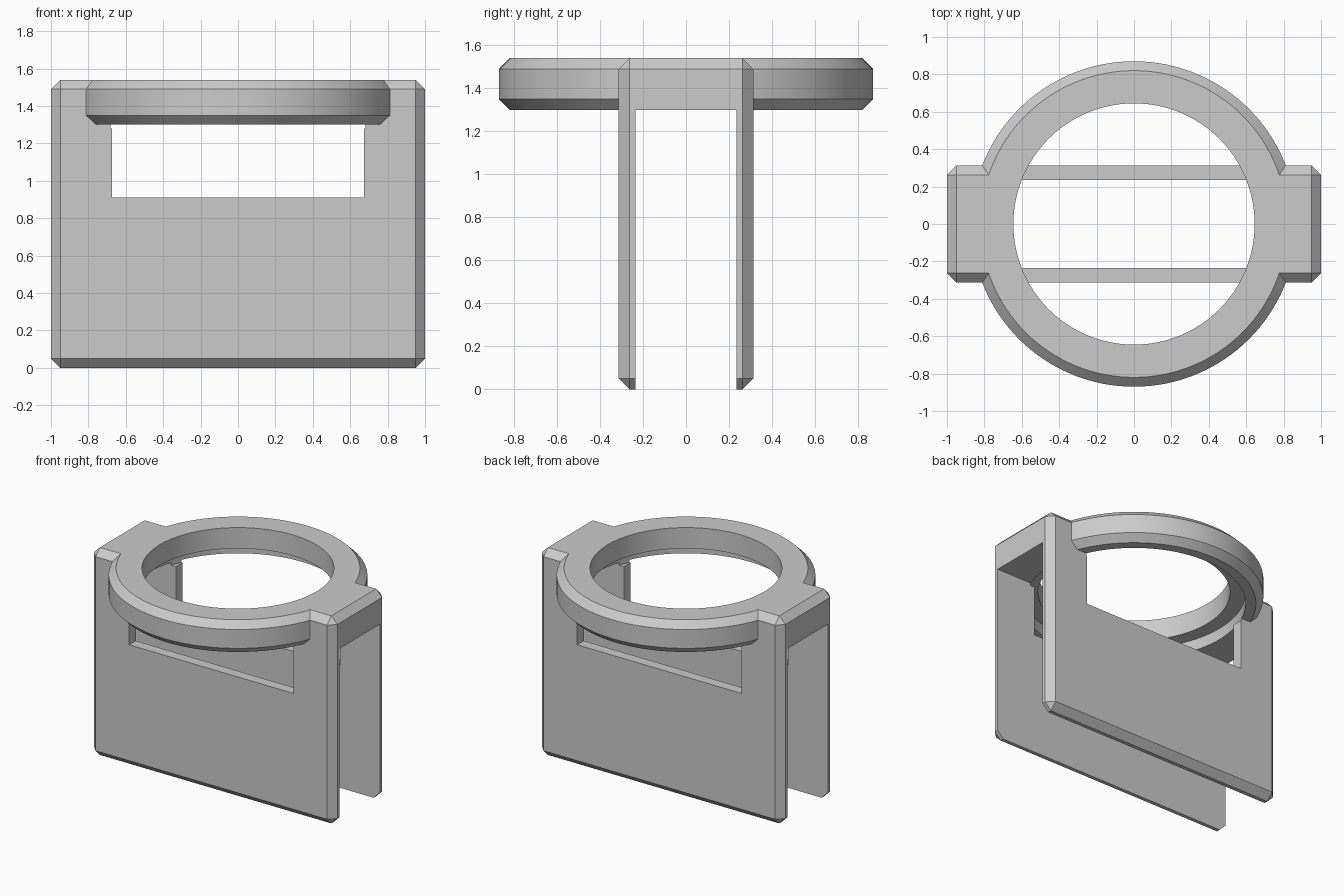
import bpy, bmesh
from mathutils import Matrix

cube = bpy.data.objects.get("Cube")
if cube:
    bpy.data.objects.remove(cube, do_unlink=True)

CHAMFER = 0.05
HALF_W, HALF_D, TOP = 1.0, 0.313, 1.54   # body half width, half depth, height
SLAB = 1.30                              # underside of the ring and bridge
RECESS = 1.385                           # ledge inside the ring

grey = bpy.data.materials.new("light grey plastic")
grey.use_nodes = True
grey.diffuse_color = (0.6, 0.6, 0.6, 1)
grey.node_tree.nodes["Principled BSDF"].inputs["Base Color"].default_value = (0.6, 0.6, 0.6, 1)


def finish(name, bm):
    mesh = bpy.data.meshes.new(name)
    bmesh.ops.recalc_face_normals(bm, faces=bm.faces)
    bm.to_mesh(mesh)
    bm.free()
    mesh.materials.append(grey)
    obj = bpy.data.objects.new(name, mesh)
    bpy.context.collection.objects.link(obj)
    return obj


def chamfer(bm, edges):
    bmesh.ops.bevel(bm, geom=edges, offset=CHAMFER, segments=1,
                    profile=0.5, affect='EDGES')


def box(name, hx, hy, z0, z1, bevel=False):
    bm = bmesh.new()
    place = Matrix.Translation((0, 0, (z0 + z1) / 2)) @ Matrix.Diagonal((2 * hx, 2 * hy, z1 - z0, 1))
    bmesh.ops.create_cube(bm, size=1, matrix=place)
    if bevel:
        chamfer(bm, bm.edges[:])
    return finish(name, bm)


def disc(name, radius, z0, z1, bevel=False):
    bm = bmesh.new()
    bmesh.ops.create_cone(bm, cap_ends=True, segments=128, radius1=radius, radius2=radius,
                          depth=z1 - z0, matrix=Matrix.Translation((0, 0, (z0 + z1) / 2)))
    if bevel:
        rims = [e for e in bm.edges if abs(e.verts[0].co.z - e.verts[1].co.z) < 1e-4]
        chamfer(bm, rims)
    return finish(name, bm)


def combine(target, other, operation):
    """Apply a boolean and discard the helper object."""
    mod = target.modifiers.new("combine", 'BOOLEAN')
    mod.operation, mod.solver, mod.object = operation, 'EXACT', other
    bpy.context.view_layer.objects.active = target
    bpy.ops.object.modifier_apply(modifier=mod.name)
    bpy.data.objects.remove(other, do_unlink=True)


# Chamfered block, opened into two plates joined by a bridge
holder = box("ring_holder", HALF_W, HALF_D, 0, TOP, bevel=True)
combine(holder, box("slot_cutter", 2, 0.235, -1, SLAB), 'DIFFERENCE')

# Window through both plates
combine(holder, box("window_cutter", 0.675, 1, 0.91, SLAB), 'DIFFERENCE')

# Chamfered ring, with its bore and the wider recess underneath
combine(holder, disc("ring", 0.87, SLAB, TOP, bevel=True), 'UNION')
combine(holder, disc("bore_cutter", 0.645, 1.2, 2), 'DIFFERENCE')
combine(holder, disc("recess_cutter", 0.75, SLAB - 0.02, RECESS), 'DIFFERENCE')

# Smooth round walls, crisp chamfers
bpy.ops.object.select_all(action='DESELECT')
holder.select_set(True)
bpy.context.view_layer.objects.active = holder
bpy.ops.object.shade_smooth_by_angle(angle=0.5)
